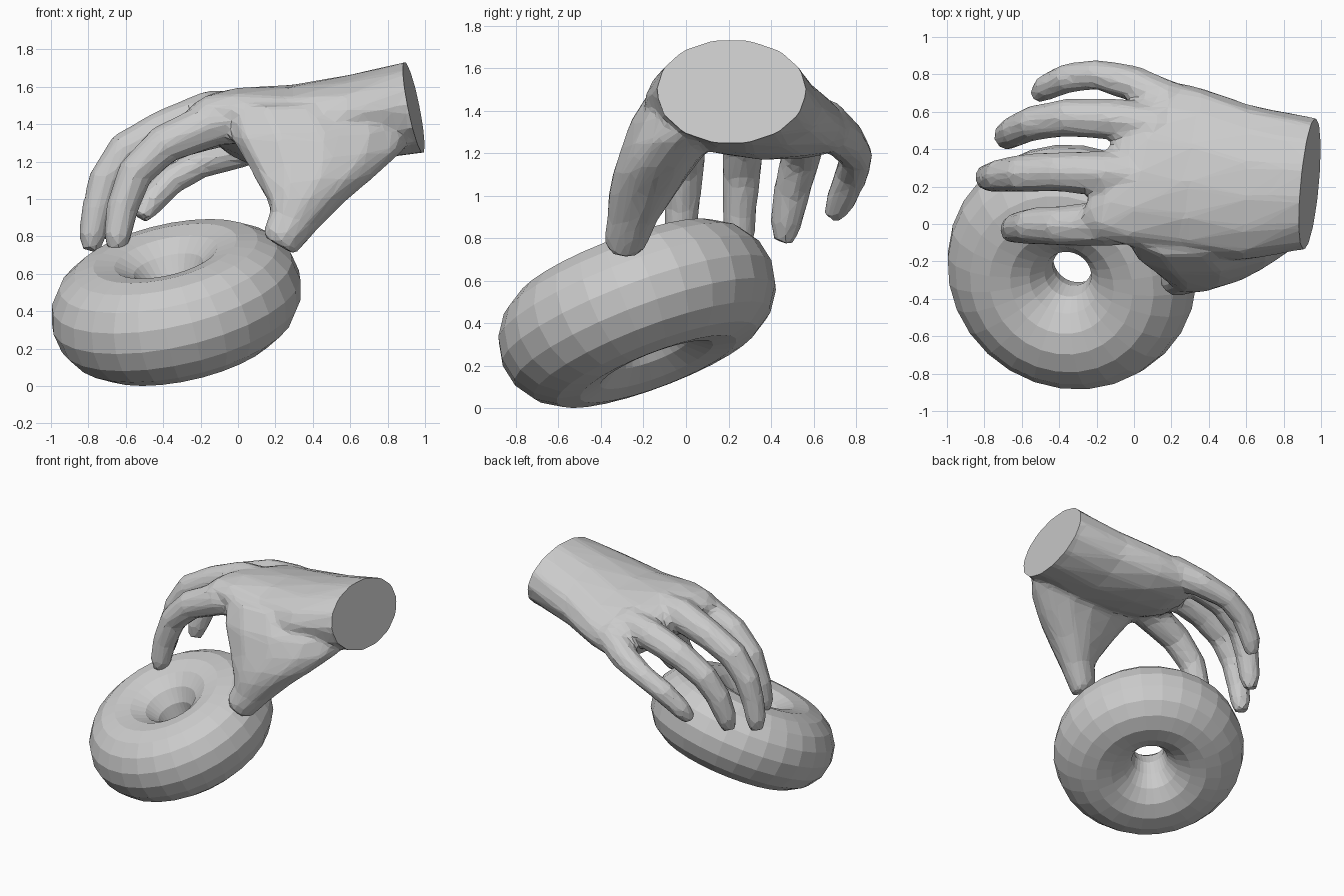
import bpy, bmesh
from math import sin, cos, pi, radians
from mathutils import Vector, Matrix

if "Cube" in bpy.data.objects:
    bpy.data.objects.remove(bpy.data.objects["Cube"])

Y = Vector((0, 1, 0))


def ring(c, u, v, n=12):
    """Closed elliptical ring around c spanned by half-axes u and v."""
    return [Vector(c) + u * cos(2 * pi * i / n) + v * sin(2 * pi * i / n) for i in range(n)]


def loft(bm, rings):
    """Skin a list of rings into a closed tube."""
    loops = [[bm.verts.new(p) for p in r] for r in rings]
    n = len(loops[0])
    faces = [bm.faces.new((a[i], a[(i + 1) % n], b[(i + 1) % n], b[i]))
             for a, b in zip(loops, loops[1:]) for i in range(n)]
    faces += [bm.faces.new(loops[0][::-1]), bm.faces.new(loops[-1])]
    bmesh.ops.recalc_face_normals(bm, faces=faces)


def finger(bm, path):
    """Octagonal tube along (x, y, z, radius) joints."""
    pts = [Vector(p[:3]) for p in path]
    rings = []
    for i, p in enumerate(path):
        t = (pts[min(i + 1, len(pts) - 1)] - pts[max(i - 1, 0)]).normalized()
        side = (Y - t * Y.dot(t)).normalized()
        rings.append(ring(pts[i], side * p[3], t.cross(side) * p[3], 8))
    loft(bm, rings)


bm = bmesh.new()

# palm and wrist: x, y, z, half width, half thickness, roll, skew of x with y
palm = [(1.10, .20, 1.51, .35, .255, 0, .09),
        (.93, .215, 1.49, .355, .255, 0, .09),
        (.60, .22, 1.43, .42, .235, -3, .05),
        (.30, .29, 1.39, .45, .215, -8, .1),
        (.05, .33, 1.385, .46, .19, -13, .2),
        (-.07, .34, 1.39, .42, .14, -15, .3),
        (-.16, .33, 1.39, .30, .07, -15, .4)]
rings = []
for x, y, z, w, t, roll, skew in palm:
    a = radians(roll)
    u = Vector((skew * w, cos(a) * w, sin(a) * w))
    v = Vector((0, -sin(a) * t, cos(a) * t))
    rings.append(ring((x, y, z), u, v, 14))
loft(bm, rings)

# four fingers
finger(bm, [(.15, .05, 1.44, .13), (-.15, 0, 1.40, .125), (-.4, -.01, 1.29, .11),
            (-.55, -.01, 1.14, .1), (-.62, -.02, .95, .088), (-.645, -.03, .80, .078), (-.65, -.03, .72, .05)])
finger(bm, [(.15, .25, 1.46, .13), (-.15, .27, 1.46, .125), (-.4, .28, 1.37, .11),
            (-.6, .27, 1.26, .105), (-.71, .26, 1.1, .095), (-.76, .25, .92, .083),
            (-.78, .25, .80, .075), (-.785, .25, .72, .05)])
finger(bm, [(.15, .52, 1.42, .12), (-.1, .56, 1.39, .115), (-.35, .57, 1.31, .105),
            (-.54, .54, 1.18, .098), (-.63, .5, 1.03, .09), (-.68, .47, .87, .078), (-.695, .46, .78, .05)])
finger(bm, [(.2, .64, 1.35, .12), (0, .75, 1.26, .1), (-.2, .80, 1.19, .083),
            (-.36, .78, 1.1, .083), (-.47, .73, .98, .075), (-.52, .69, .9, .05)])

# thumb with its web: z, centre x, y, half sizes, tilt
thumb = [(.75, .22, -.29, .085, .085, -.6), (.80, .245, -.28, .105, .105, -.5),
         (.90, .31, -.25, .135, .12, -.3), (1.0, .37, -.21, .22, .155, 0),
         (1.1, .43, -.165, .32, .18, .1),
         (1.22, .47, -.10, .42, .205, .1), (1.35, .46, -.01, .50, .25, .05),
         (1.5, .38, .10, .46, .265, 0)]
loft(bm, [ring((x, y, z), Vector((hx, .15 * hx, tilt * hx)), Vector((0, hy, 0)))
          for z, x, y, hx, hy, tilt in thumb])

mesh = bpy.data.meshes.new("hand")
bm.to_mesh(mesh)
bm.free()
hand = bpy.data.objects.new("hand", mesh)
bpy.context.collection.objects.link(hand)

# fuse the parts into one faceted skin
m = hand.modifiers.new("fuse", 'REMESH')
m.mode = 'VOXEL'
m.voxel_size = .018
m = hand.modifiers.new("soften", 'SMOOTH')
m.factor = .5
m.iterations = 12
m = hand.modifiers.new("facets", 'DECIMATE')
m.ratio = .05
dg = bpy.context.evaluated_depsgraph_get()
fused = bpy.data.meshes.new_from_object(hand.evaluated_get(dg))
hand.modifiers.clear()
hand.data = fused

# flat slanted cut through the wrist
bm = bmesh.new()
bm.from_mesh(fused)
cut = bmesh.ops.bisect_plane(bm, geom=bm.verts[:] + bm.edges[:] + bm.faces[:],
                             plane_co=(.94, .22, 1.49), plane_no=(1, -.09, .2), clear_outer=True)
bmesh.ops.contextual_create(bm, geom=[e for e in cut["geom_cut"] if isinstance(e, bmesh.types.BMEdge)])
bmesh.ops.recalc_face_normals(bm, faces=bm.faces)
for f in bm.faces:
    f.smooth = False
bm.to_mesh(fused)
bm.free()

# tilted doughnut
bpy.ops.mesh.primitive_torus_add(major_radius=.393, minor_radius=.287, major_segments=28, minor_segments=16)
ring_obj = bpy.context.object
ring_obj.name = "doughnut"
normal = Vector((-.21, -.347, .914))
ring_obj.matrix_world = Matrix.Translation((-.33, -.23, .447)) @ normal.to_track_quat('Z', 'Y').to_matrix().to_4x4()
